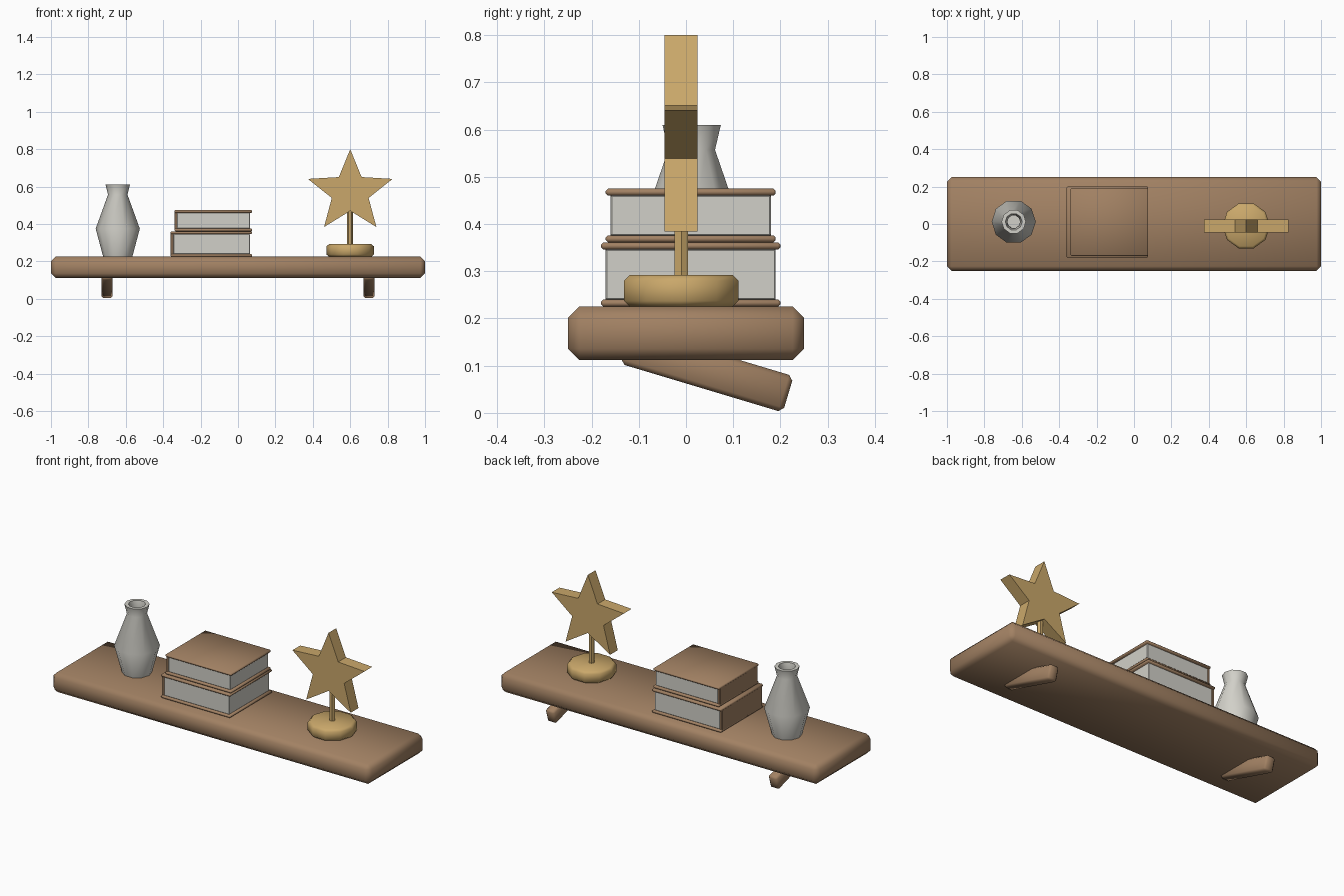
import bpy, bmesh, math
from mathutils import Matrix, Vector

cube = bpy.data.objects.get("Cube")
if cube:
    bpy.data.objects.remove(cube, do_unlink=True)


def material(name, rgb):
    m = bpy.data.materials.new(name)
    m.use_nodes = True
    m.diffuse_color = (*rgb, 1)
    m.node_tree.nodes["Principled BSDF"].inputs["Base Color"].default_value = (*rgb, 1)
    return m


WOOD = material("brown wood", (0.36, 0.22, 0.125))
GOLD = material("gold", (0.59, 0.39, 0.145))
PALE = material("pale grey", (0.64, 0.63, 0.58))


def finish(name, bm, mat, bevel=0.0, smooth=0):
    """Turn a bmesh into an object, with optional chamfers and smooth shading."""
    if bevel:
        edges = [e for e in bm.edges if e.calc_face_angle(0) > math.radians(50)]
        bmesh.ops.bevel(bm, geom=edges, offset=bevel, segments=1, affect='EDGES')
    bmesh.ops.recalc_face_normals(bm, faces=bm.faces)
    mesh = bpy.data.meshes.new(name)
    bm.to_mesh(mesh)
    bm.free()
    mesh.materials.append(mat)
    obj = bpy.data.objects.new(name, mesh)
    bpy.context.collection.objects.link(obj)
    if smooth:
        bpy.ops.object.select_all(action='DESELECT')
        obj.select_set(True)
        bpy.context.view_layer.objects.active = obj
        bpy.ops.object.shade_smooth_by_angle(angle=math.radians(smooth))
    return obj


def box(name, x, y, z, mat, bevel=0.0, smooth=0):
    """Box from (low, high) ranges on each axis."""
    bm = bmesh.new()
    bmesh.ops.create_cube(bm, size=1)
    low, high = (Vector(c) for c in zip(x, y, z))
    bmesh.ops.scale(bm, vec=high - low, verts=bm.verts)
    bmesh.ops.translate(bm, vec=(low + high) / 2, verts=bm.verts)
    return finish(name, bm, mat, bevel, smooth)


def cylinder(name, sides, radius, x, y, z, mat, bevel=0.0, smooth=0):
    bm = bmesh.new()
    bmesh.ops.create_cone(bm, cap_ends=True, segments=sides, radius1=radius,
                          radius2=radius, depth=z[1] - z[0])
    # put a corner on the +x axis
    bmesh.ops.rotate(bm, matrix=Matrix.Rotation(math.pi / 2, 3, 'Z'), verts=bm.verts)
    bmesh.ops.translate(bm, vec=(x, y, sum(z) / 2), verts=bm.verts)
    return finish(name, bm, mat, bevel, smooth)


# Shelf board
box("shelf", (-1, 1), (-0.25, 0.25), (0.112, 0.225), WOOD, 0.024, 50)

# Slanted brackets under the board
for side, x in (("right", -0.7), ("left", 0.7)):
    bm = bmesh.new()
    bmesh.ops.create_cube(bm, size=1)
    bmesh.ops.scale(bm, vec=(0.058, 0.36, 0.08), verts=bm.verts)
    turn = Matrix.Translation((x, 0.044, 0.091)) @ Matrix.Rotation(math.radians(-16.7), 4, 'X')
    bmesh.ops.transform(bm, matrix=turn, verts=bm.verts)
    finish(side + "_bracket", bm, WOOD, 0.01, 50)

# Two stacked books, each with covers, spine and pages
books = (("lower", -0.36, 0.01, 0.19, 0.225, 0.361), ("upper", -0.34, 0.01, 0.18, 0.361, 0.475))
for name, left, mid, half, z0, z1 in books:
    t, right = 0.015, 0.076
    depth = (mid - half, mid + half)
    inner = (mid - half + 0.01, mid + half - 0.01)
    box(name + "_bottom_cover", (left, right), depth, (z0, z0 + t), WOOD, 0.005, 50)
    box(name + "_top_cover", (left, right), depth, (z1 - t, z1), WOOD, 0.005, 50)
    box(name + "_spine", (left, left + 0.016), inner, (z0 + t / 2, z1 - t / 2), WOOD, 0.003)
    box(name + "_pages", (left + 0.014, right - 0.012), inner,
        (z0 + t - 0.001, z1 - t + 0.001), PALE, 0.003)

# Hollow ten-sided vase
profile = [(0, 0.225), (0.078, 0.225), (0.118, 0.375), (0.052, 0.557), (0.065, 0.61),
           (0.045, 0.61), (0.034, 0.557), (0.095, 0.375), (0.06, 0.245), (0, 0.245)]
bm = bmesh.new()
verts = [bm.verts.new((r, 0, z)) for r, z in profile]
edges = [bm.edges.new(pair) for pair in zip(verts, verts[1:])]
bmesh.ops.spin(bm, geom=verts + edges, cent=(0, 0, 0), axis=(0, 0, 1),
               angle=math.tau, steps=10, use_merge=False)
bmesh.ops.remove_doubles(bm, verts=bm.verts, dist=0.0005)
bmesh.ops.translate(bm, vec=(-0.643, 0.012, 0), verts=bm.verts)
finish("vase", bm, PALE, smooth=50)

# Star trophy: round base, stem and thick five-pointed star
TX, TY = 0.6, -0.01
cylinder("trophy_base", 10, 0.127, TX, TY, (0.225, 0.292), GOLD, 0.012, 50)
cylinder("trophy_stem", 6, 0.016, TX, TY, (0.285, 0.52), GOLD)
bm = bmesh.new()
ring = []
for i in range(10):
    a, r = i * math.pi / 5, 0.1 if i % 2 else 0.23
    ring.append(bm.verts.new((TX + 1.035 * r * math.sin(a), TY - 0.035, 0.57 + r * math.cos(a))))
face = bm.faces.new(ring)
sides = bmesh.ops.extrude_face_region(bm, geom=[face])
bmesh.ops.translate(bm, vec=(0, 0.069, 0),
                    verts=[v for v in sides["geom"] if isinstance(v, bmesh.types.BMVert)])
finish("trophy_star", bm, GOLD)
